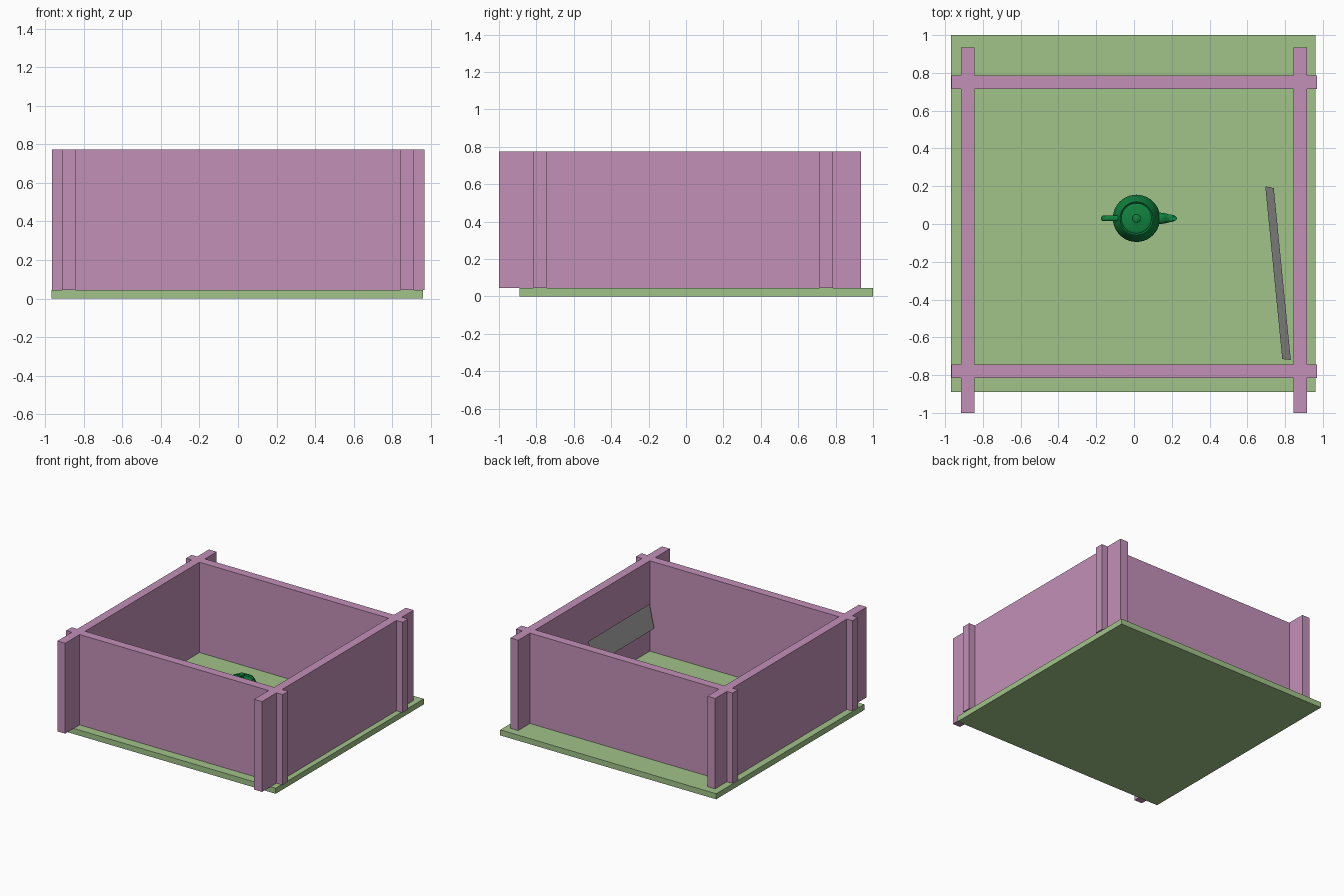
import bpy, bmesh, math
from mathutils import Vector

cube = bpy.data.objects.get("Cube")
if cube:
    bpy.data.objects.remove(cube, do_unlink=True)


def material(name, rgb):
    # sRGB 0-255 to linear
    lin = [((c / 255 + 0.055) / 1.055) ** 2.4 for c in rgb] + [1.0]
    m = bpy.data.materials.new(name)
    m.use_nodes = True
    m.diffuse_color = lin
    m.node_tree.nodes["Principled BSDF"].inputs["Base Color"].default_value = lin
    return m


MAUVE = material("mauve wall", (195, 144, 184))
GREEN = material("pale green floor", (161, 195, 137))
GREY = material("light grey panel", (174, 177, 174))
DARK = material("deep green glaze", (16, 130, 62))


def finish(name, bm, mat, smooth=False):
    bmesh.ops.recalc_face_normals(bm, faces=bm.faces)
    me = bpy.data.meshes.new(name)
    bm.to_mesh(me)
    bm.free()
    me.materials.append(mat)
    ob = bpy.data.objects.new(name, me)
    bpy.context.collection.objects.link(ob)
    if smooth:
        bpy.ops.object.select_all(action='DESELECT')
        ob.select_set(True)
        bpy.context.view_layer.objects.active = ob
        bpy.ops.object.shade_smooth_by_angle(angle=math.radians(40))
    return ob


def box(name, lo, hi, mat):
    bm = bmesh.new()
    bmesh.ops.create_cube(bm, size=1)
    for v in bm.verts:
        v.co = [l + (c + 0.5) * (h - l) for c, l, h in zip(v.co, lo, hi)]
    return finish(name, bm, mat)


# Floor slab and four crossing walls
Z0, Z1 = 0.045, 0.775
box("floor", (-0.97, -0.89, 0), (0.96, 1.0, Z0), GREEN)
box("left_wall", (0.845, -1.0, Z0), (0.915, 0.935, Z1), MAUVE)
box("right_wall", (-0.915, -1.0, Z0), (-0.845, 0.935, Z1), MAUVE)
box("front_wall", (-0.965, -0.815, Z0), (0.97, -0.745, Z1), MAUVE)
box("back_wall", (-0.965, 0.715, Z0), (0.97, 0.785, Z1), MAUVE)

# Thin tilted panel hanging beside the left wall
bm = bmesh.new()
bm.faces.new([bm.verts.new(p) for p in (
    (0.695, 0.20, 0.325), (0.785, -0.715, 0.255),
    (0.83, -0.72, 0.44), (0.74, 0.19, 0.51))])
finish("hanging_panel", bm, GREY)

# Teapot, drawn in its own units then scaled and placed
POT_SCALE = 0.0625
POT_AT = Vector((0.013, 0.03, 0.172))


def bezier(p, n=8):
    """Points along a chain of cubic segments sharing their end points."""
    out = [Vector(p[0])]
    for s in range(0, len(p) - 1, 3):
        a, b, c, d = (Vector(q) for q in p[s:s + 4])
        for i in range(1, n + 1):
            t = i / n
            u = 1 - t
            out.append(a * u**3 + b * (3 * u * u * t) + c * (3 * u * t * t) + d * t**3)
    return out


def skin(name, rings):
    """Join equal closed rings into a tube and cap both ends."""
    bm = bmesh.new()
    loops = [[bm.verts.new(POT_AT + p * POT_SCALE) for p in r] for r in rings]
    n = len(loops[0])
    for a, b in zip(loops, loops[1:]):
        for i in range(n):
            j = (i + 1) % n
            bm.faces.new((a[i], a[j], b[j], b[i]))
    bm.faces.new(loops[0])
    bm.faces.new(loops[-1])
    bmesh.ops.remove_doubles(bm, verts=bm.verts, dist=1e-5)
    return finish(name, bm, DARK, True)


def turned(name, ctrl, n=40):
    """Surface of revolution from (radius, height) control points."""
    rings = [[Vector((max(p.x, 0.004) * math.cos(math.tau * i / n),
                      max(p.x, 0.004) * math.sin(math.tau * i / n), p.y))
              for i in range(n)] for p in bezier(ctrl)]
    return skin(name, rings)


def swept(name, outer, inner, width, n=16):
    """Tube between two side curves; width holds start and end half widths."""
    A, B = bezier(outer), bezier(inner)
    rings = []
    for k, (a, b) in enumerate(zip(A, B)):
        w = width[0] + (width[1] - width[0]) * min(1, 1.2 * k / (len(A) - 1))
        mid, half = (a + b) / 2, (a - b) / 2
        ring = []
        for i in range(n):
            t = math.tau * i / n
            q = mid + half * math.cos(t)
            ring.append(Vector((q.x, w * math.sin(t), q.y)))
        rings.append(ring)
    return skin(name, rings)


turned("pot_body", [
    (0, 0), (0.8, 0), (1.5, 0.0), (1.5, 0.15),
    (1.5, 0.225), (2, 0.45), (2, 0.9),
    (2, 1.35), (1.75, 1.875), (1.5, 2.4),
    (1.4375, 2.53), (1.3375, 2.53), (1.4, 2.4),
    (1.35, 2.35), (1.3, 2.3), (1.25, 2.25)])
turned("pot_lid", [
    (1.3, 2.25), (1.3, 2.4), (0.4, 2.4), (0.2, 2.55),
    (0, 2.7), (0.8, 3.15), (0, 3.15)])
swept("pot_handle",
      [(-1.5, 2.25), (-2.5, 2.25), (-3, 2.25), (-3, 1.8),
       (-3, 1.35), (-2.65, 0.9375), (-1.9, 0.6)],
      [(-1.6, 2.025), (-2.3, 2.025), (-2.7, 2.025), (-2.7, 1.8),
       (-2.7, 1.575), (-2.5, 1.125), (-1.9, 0.9)], (0.225, 0.225))
swept("pot_spout",
      [(1.7, 1.425), (2.6, 1.425), (2.3, 2.1), (2.7, 2.4),
       (2.8, 2.475), (2.9, 2.475), (2.8, 2.4)],
      [(1.7, 0.6), (3.1, 0.825), (2.4, 2.025), (3.3, 2.4),
       (3.525, 2.494), (3.45, 2.5125), (3.2, 2.4)], (0.5, 0.17))
